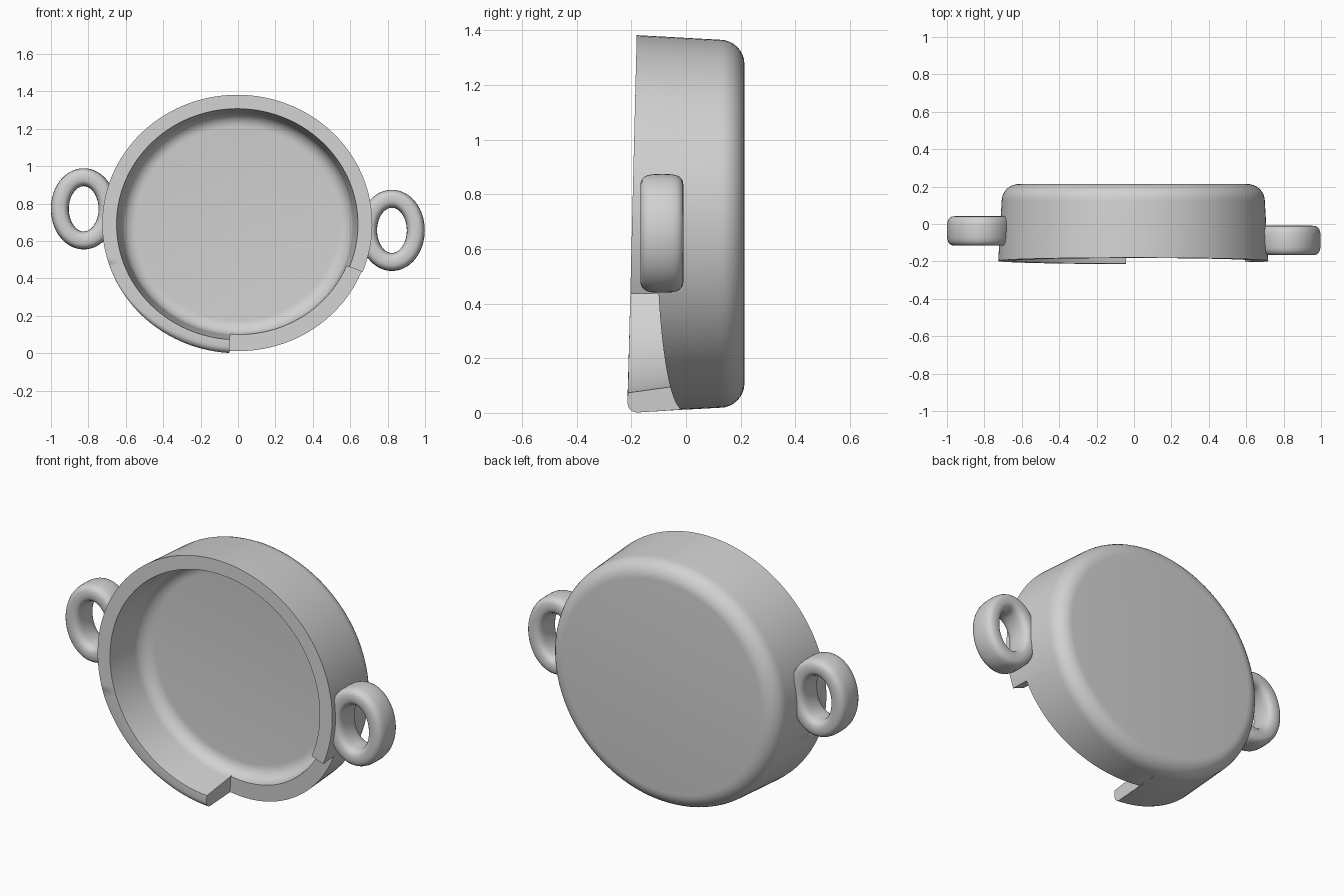
import bpy, bmesh
from math import sin, cos, pi, radians, hypot, copysign

cube = bpy.data.objects.get("Cube")
if cube:
    bpy.data.objects.remove(cube, do_unlink=True)

grey = bpy.data.materials.new("plain grey")
grey.use_nodes = True
colour = (0.64, 0.64, 0.64, 1)
grey.diffuse_color = colour
grey.node_tree.nodes["Principled BSDF"].inputs["Base Color"].default_value = colour

CENTRE_X, CENTRE_Z = -0.004, 0.692
STRETCH = 1.045          # the dish is slightly wider than tall
NOTCH = (-93.4, -21.9)   # lowered part of the rim, in degrees
BACK, FLOOR = 0.214, 0.05


def finish(bm, name):
    bmesh.ops.remove_doubles(bm, verts=bm.verts, dist=0.0001)
    bmesh.ops.recalc_face_normals(bm, faces=bm.faces)
    mesh = bpy.data.meshes.new(name)
    bm.to_mesh(mesh)
    bm.free()
    mesh.materials.append(grey)
    obj = bpy.data.objects.new(name, mesh)
    bpy.context.collection.objects.link(obj)
    bpy.ops.object.select_all(action='DESELECT')
    obj.select_set(True)
    bpy.context.view_layer.objects.active = obj
    bpy.ops.object.shade_smooth_by_angle(angle=radians(35))


# Dish wall: outside and inside both taper towards the back
def outer_radius(y):
    return 0.680 - 0.055 * y


def inner_radius(y):
    return 0.590 - 0.14 * y


def fillet(radius_at, end_y, size, steps=8):
    """Quarter-round from the wall into the flat disc, as (radius, y)."""
    start = end_y - size
    r = radius_at(start)
    return [(r - size * (1 - cos(i * pi / 2 / steps)),
             start + size * sin(i * pi / 2 / steps)) for i in range(steps + 1)]


def rim_round(y, degrees, steps=4):
    """Outer rim corner, which grows rounder along the lower right quarter."""
    size = 0.035 * min(max((degrees - 200) / 45, 0), 1)
    return [(outer_radius(y) - size * (1 - cos(i * pi / 2 / steps)),
             y + size * (1 - sin(i * pi / 2 / steps))) for i in range(steps + 1)]


outer_round = fillet(outer_radius, BACK, 0.09)
inner_round = fillet(inner_radius, FLOOR, 0.075)


def column(bm, degrees, lowered):
    """One radial slice, from the middle of the back to the middle of the floor."""
    a = radians(degrees)

    def front(r):
        if lowered:
            return -0.01 - 0.136 * STRETCH * r * cos(a)
        return -0.2146 + 0.025 * (CENTRE_Z + r * sin(a))

    yo, yi = front(0.685), front(0.61)
    profile = ([(0, BACK)] + outer_round[::-1] + rim_round(yo, degrees)
               + [(inner_radius(yi), yi)]
               + [(r, max(y, yi)) for r, y in inner_round] + [(0, FLOOR)])
    return [bm.verts.new((CENTRE_X + STRETCH * r * cos(a), y,
                          CENTRE_Z + r * sin(a))) for r, y in profile]


bm = bmesh.new()
lo, hi = NOTCH
slices = [(lo + (hi - lo) * i / 24, True) for i in range(25)]
slices += [(hi + (lo + 360 - hi) * i / 96, False) for i in range(97)]
columns = [(column(bm, d, low), low) for d, low in slices]
rim = len(outer_round) + 1       # profile index of the first rim point
rim_end = rim + 5                # profile index of the inner rim point
last = len(columns[0][0]) - 1
for i, (a, low_a) in enumerate(columns):
    b, low_b = columns[(i + 1) % len(columns)]
    if low_a != low_b:           # upright step at each end of the notch
        tall, short = (b, a) if low_a else (a, b)
        bm.faces.new(tall[rim:rim_end + 1] + [short[rim_end], short[rim]])
        continue
    for j in range(last):
        if j == 0:
            bm.faces.new((a[0], a[1], b[1]))
        elif j == last - 1:
            bm.faces.new((a[j], a[last], b[j]))
        else:
            bm.faces.new((a[j], a[j + 1], b[j + 1], b[j]))
finish(bm, "dish")


# Handles: oval rings with a rounded-box cross-section
def handle(name, x, y, z, steps=64, sides=24):
    half_w, half_h, thick, deep = 0.1275, 0.169, 0.048, 0.079
    bm = bmesh.new()
    rings = []
    for i in range(steps):
        t = 2 * pi * i / steps
        nx, nz = cos(t) * half_h, sin(t) * half_w
        n = hypot(nx, nz)
        ring = []
        for k in range(sides):
            s = 2 * pi * k / sides
            u = copysign(abs(cos(s)) ** 0.7, cos(s)) * thick
            v = copysign(abs(sin(s)) ** 0.6, sin(s)) * deep
            ring.append(bm.verts.new((x + half_w * cos(t) + u * nx / n, y + v,
                                      z + half_h * sin(t) + u * nz / n)))
        rings.append(ring)
    for i in range(steps):
        a, b = rings[i], rings[(i + 1) % steps]
        for k in range(sides):
            m = (k + 1) % sides
            bm.faces.new((a[k], a[m], b[m], b[k]))
    finish(bm, name)


handle("left_handle", 0.823, -0.088, 0.657)
handle("right_handle", -0.825, -0.037, 0.772)
